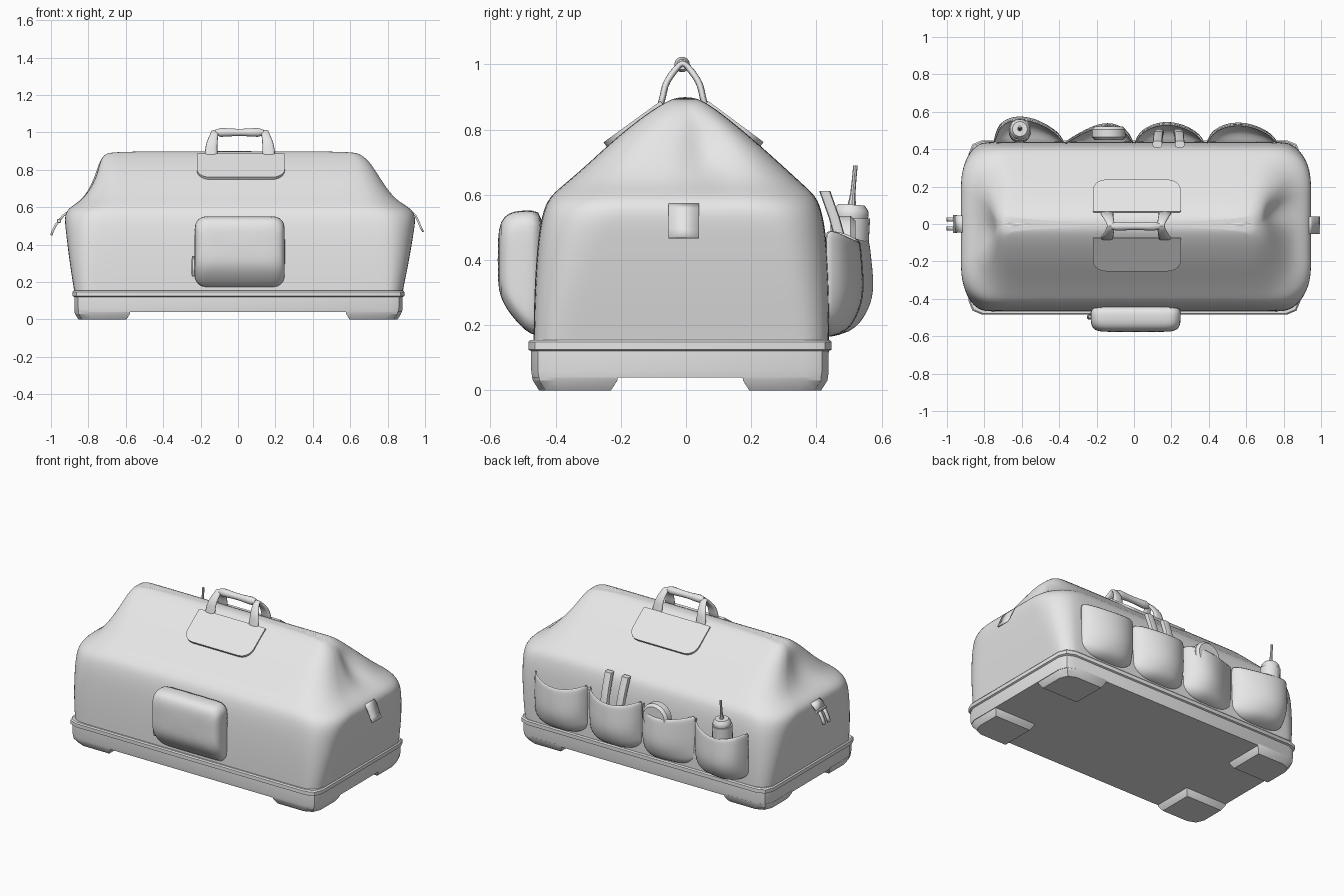
import bpy
import math
from mathutils import Vector

cube = bpy.data.objects.get("Cube")
if cube:
    bpy.data.objects.remove(cube, do_unlink=True)

grey = bpy.data.materials.new("plain_grey")
grey.use_nodes = True
tone = (0.8, 0.8, 0.8, 1)
grey.diffuse_color = tone
for node in grey.node_tree.nodes:
    if node.type == "BSDF_PRINCIPLED":
        node.inputs["Base Color"].default_value = tone


def build(name, verts, faces, subdivide=0, thickness=0, angle=35):
    mesh = bpy.data.meshes.new(name)
    mesh.from_pydata(verts, [], faces)
    mesh.materials.append(grey)
    obj = bpy.data.objects.new(name, mesh)
    bpy.context.collection.objects.link(obj)
    bpy.ops.object.select_all(action="DESELECT")
    obj.select_set(True)
    bpy.context.view_layer.objects.active = obj
    bpy.ops.object.mode_set(mode="EDIT")
    bpy.ops.mesh.select_all(action="SELECT")
    bpy.ops.mesh.normals_make_consistent(inside=False)
    bpy.ops.object.mode_set(mode="OBJECT")
    bpy.ops.object.shade_smooth_by_angle(angle=math.radians(angle))
    if thickness:
        solid = obj.modifiers.new("Thickness", "SOLIDIFY")
        solid.thickness = thickness
        solid.offset = 0
    if subdivide:
        obj.modifiers.new("Smooth", "SUBSURF").levels = subdivide
        obj.modifiers["Smooth"].render_levels = subdivide
    return obj


def loft(name, rings, **options):
    n = len(rings[0])
    verts = [p for ring in rings for p in ring]
    faces = [tuple(range(n)), tuple(range(len(verts) - n, len(verts)))]
    for k in range(len(rings) - 1):
        for i in range(n):
            j = (i + 1) % n
            faces.append((k * n + i, k * n + j, k * n + n + j, k * n + n + i))
    return build(name, verts, faces, **options)


def sheet(name, rows, **options):
    n = len(rows[0])
    verts = [p for row in rows for p in row]
    faces = [(k * n + i, k * n + i + 1, k * n + n + i + 1, k * n + n + i)
             for k in range(len(rows) - 1) for i in range(n - 1)]
    return build(name, verts, faces, **options)


def rounded(a0, a1, b0, b1, radii, steps=4, side=1):
    """Rectangle with one radius per corner, starting at (a1, b1)."""
    corners = []
    signs = [(1, 1), (-1, 1), (-1, -1), (1, -1)]
    for q, ((sa, sb), r) in enumerate(zip(signs, radii)):
        ca = (a1 if sa > 0 else a0) - sa * r
        cb = (b1 if sb > 0 else b0) - sb * r
        angles = [(q + t / steps) * math.pi / 2 for t in range(steps + 1)]
        corners.append([Vector((ca + r * math.cos(w), cb + r * math.sin(w))) for w in angles])
    points = []
    for q in range(4):
        points += corners[q]
        start, end = corners[q][-1], corners[(q + 1) % 4][0]
        points += [start.lerp(end, t / side) for t in range(1, side)]
    return points


def rod(name, start, end, radii, sides=14, **options):
    start, end = Vector(start), Vector(end)
    turn = (end - start).to_track_quat("Z", "Y")
    rings = []
    for k, r in enumerate(radii):
        centre = start.lerp(end, k / (len(radii) - 1))
        rings.append([centre + turn @ Vector((r * math.cos(w), r * math.sin(w), 0))
                      for w in (2 * math.pi * i / sides for i in range(sides))])
    return loft(name, rings, **options)


# Soft body: z, left/right ends, front/back, corner radius
body_rings = [
    (.07, -.85, .86, -.45, .42, .08), (.075, -.86, .87, -.463, .433, .08),
    (.09, -.868, .873, -.468, .437, .09), (.15, -.875, .88, -.468, .44, .09),
    (.3, -.9, .912, -.466, .44, .12), (.47, -.92, .94, -.455, .432, .16),
    (.56, -.93, .953, -.437, .415, .19), (.6, -.9, .915, -.413, .395, .2),
    (.635, -.84, .85, -.37, .355, .18), (.7, -.795, .795, -.295, .285, .15),
    (.78, -.765, .745, -.21, .195, .12), (.85, -.74, .7, -.12, .11, .08),
    (.887, -.71, .65, -.06, .055, .04), (.9, -.66, .6, -.025, .02, .015)]
rings = []
for z, x0, x1, y0, y1, r in body_rings:
    ring = []
    for x, y in rounded(x0, x1, y0, y1, [r] * 4, 4, 9):
        # Creased hollows in the sloping ends
        fade = max(0, 1 - abs(z - .73) / .13)
        if x > .5:
            x -= .06 * fade * math.exp(-((y - .07) / .07) ** 2)
        elif x < -.5:
            x += .03 * fade * math.exp(-((y + .04) / .09) ** 2)
        ring.append((x, y, z))
    rings.append(ring)
loft("bag_body", rings, subdivide=2, angle=80)

# Hard base tray with a rim
rings = []
for z, grow in [(.04, -.003), (.06, 0), (.12, 0), (.125, .009), (.148, .009), (.155, .003)]:
    outline = rounded(-.875 - grow, .88 + grow, -.475 - grow, .438 + grow, [.07] * 4, 2)
    rings.append([(x, y, z) for x, y in outline])
loft("base_tray", rings, angle=30)

# Corner feet
for sx, side in ((1, "left"), (-1, "right")):
    for sy, end in ((1, "back"), (-1, "front")):
        rings = []
        for z, inset in ((.05, 0), (.03, .003), (0, .022)):
            outline = rounded(.575 + inset, .875 - inset, .19 + inset, .455 - inset,
                              [.07, .001, .001, .001], 2)
            rings.append([(sx * x, sy * y - .018, z) for x, y in outline])
        loft(f"foot_{end}_{side}", rings, angle=25)

# Zipped front pocket
rings = []
for y, inset, low, high in [(-.43, 0, .165, .55), (-.475, 0, .168, .552), (-.51, 0, .2, .552),
                            (-.545, .004, .24, .545), (-.57, .022, .285, .52), (-.578, .07, .33, .47)]:
    outline = rounded(-.232 + inset, .25 - inset, low, high, [.06] * 4, 4, 3)
    rings.append([(x, y, z) for x, z in outline])
loft("front_pocket", rings, subdivide=1, angle=80)
rod("zip_pull", (-.238, -.495, .34), (-.24, -.5, .23), [.007, .014, .014, .007], 8)

# Open tool pockets along the back: x range, depth, skew of the bulge
pockets = [(-.75, -.375, .137, .7), (-.37, -.005, .102, 1.5),
           (.005, .375, .108, .9), (.39, .765, .105, .85)]
swell = [0, .55, .75, .9, 1, 1.02, 1, .96, .93]
for k, (x0, x1, depth, skew) in enumerate(pockets):
    rows = []
    for v, fullness in enumerate(swell):
        row = []
        for i in range(17):
            u = i / 16
            edge = abs(2 * u - 1)
            low = .165 + .06 * edge ** 4
            high = .46 + .035 * edge ** 2
            v_height = (v / 8) ** 1.3
            bulge = math.sin(math.pi * u ** skew) if 0 < u < 1 else 0
            row.append((x0 + (x1 - x0) * u, .43 + depth * fullness * max(0, bulge) ** .6,
                        low + (high - low) * v_height))
        rows.append(row)
    sheet(f"back_pocket_{k + 1}", rows, thickness=.012, subdivide=1, angle=80)

# Bottle with a thin nozzle
rod("bottle", (-.61, .49, .25), (-.61, .505, .53), [.058, .06, .06, .06], 20)
rod("bottle_cap", (-.61, .505, .525), (-.61, .508, .57), [.052, .055, .052, .04], 20)
rod("bottle_nozzle", (-.61, .508, .56), (-.61, .52, .69), [.014, .008, .007, .007], 8)

# Pair of tool handles
for x, name in ((.125, "right"), (.245, "left")):
    rows = []
    for y, z in ((.485, .3), (.472, .45), (.45, .53), (.425, .6), (.421, .612)):
        rows.append([(x + a + (.615 - z) * (.19 - x) * .5, y + b, z)
                     for a, b in rounded(-.025, .025, -.012, .022, [.01] * 4, 2)])
    loft(f"tool_handle_{name}", rows)

# Round tape case
rings = []
for y, r in ((.45, .075), (.465, .09), (.505, .09), (.52, .075)):
    rings.append([(-.135 + r * math.cos(w), y, .445 + r * math.sin(w))
                  for w in (2 * math.pi * i / 28 for i in range(28))])
loft("tape_case", rings)

# Sewn patches below the handle
for name, low, high in (("front", (-.25, .757), (-.075, .884)), ("back", (.235, .758), (.065, .884))):
    low, high = Vector((0, *low)), Vector((0, *high))
    along = (high - low).normalized()
    out = Vector((0, -along.z, along.y)) * (1 if along.y > 0 else -1)
    length = (high - low).length
    outline = rounded(-.22, .25, 0, length, [.005, .005, .07, .07], 5)
    rings = [[low + along * v + out * offset + Vector((x, 0, 0)) for x, v in outline]
             for offset in (-.02, .005)]
    loft(f"handle_patch_{name}", rings)

# Handle straps: y offset, height, half width, lean towards the grip
strap = [(.073, .865, .036, 0), (.06, .9, .035, .001), (.056, .935, .032, .004),
         (.038, .965, .028, .01), (.018, .99, .023, .018), (0, 1.01, .02, .022)]
for sx, side in ((-1, "right"), (1, "left")):
    path = [(-y, z, w, lean) for y, z, w, lean in strap] + strap[-2::-1]
    rows = [[(.01 + sx * (.155 - lean) + e * w, y - .01, z) for e in (-1, 0, 1)]
            for y, z, w, lean in path]
    sheet(f"handle_strap_{side}", rows, thickness=.02, subdivide=1)
rod("handle_grip", (-.12, -.012, 1), (.135, -.012, 1),
    [.016, .024, .023, .021, .02, .02, .021, .023, .024, .016], 14)

# Tab on the left end
tab = [(.935, .57), (.948, .557), (.963, .527), (.976, .495), (.99, .468)]
sheet("end_tab_left", [[(x, y, z) for y in (-.053, .04)] for x, z in tab], thickness=.01)

# Forked clip on the right end
clip = [(-.915, .57), (-.935, .555), (-.955, .53)]
sheet("end_tab_right", [[(x, y, z) for y in (-.045, .045)] for x, z in clip], thickness=.012)
rod("clip_bar", (-.957, -.048, .527), (-.957, .048, .527), [.01, .012, .01], 10)
for y in (-.024, .024):
    prong = [(-.955, .53), (-.975, .505), (-.99, .475), (-.998, .45)]
    sheet("clip_prong", [[(x, y + e, z) for e in (-.011, .011)] for x, z in prong], thickness=.012)
